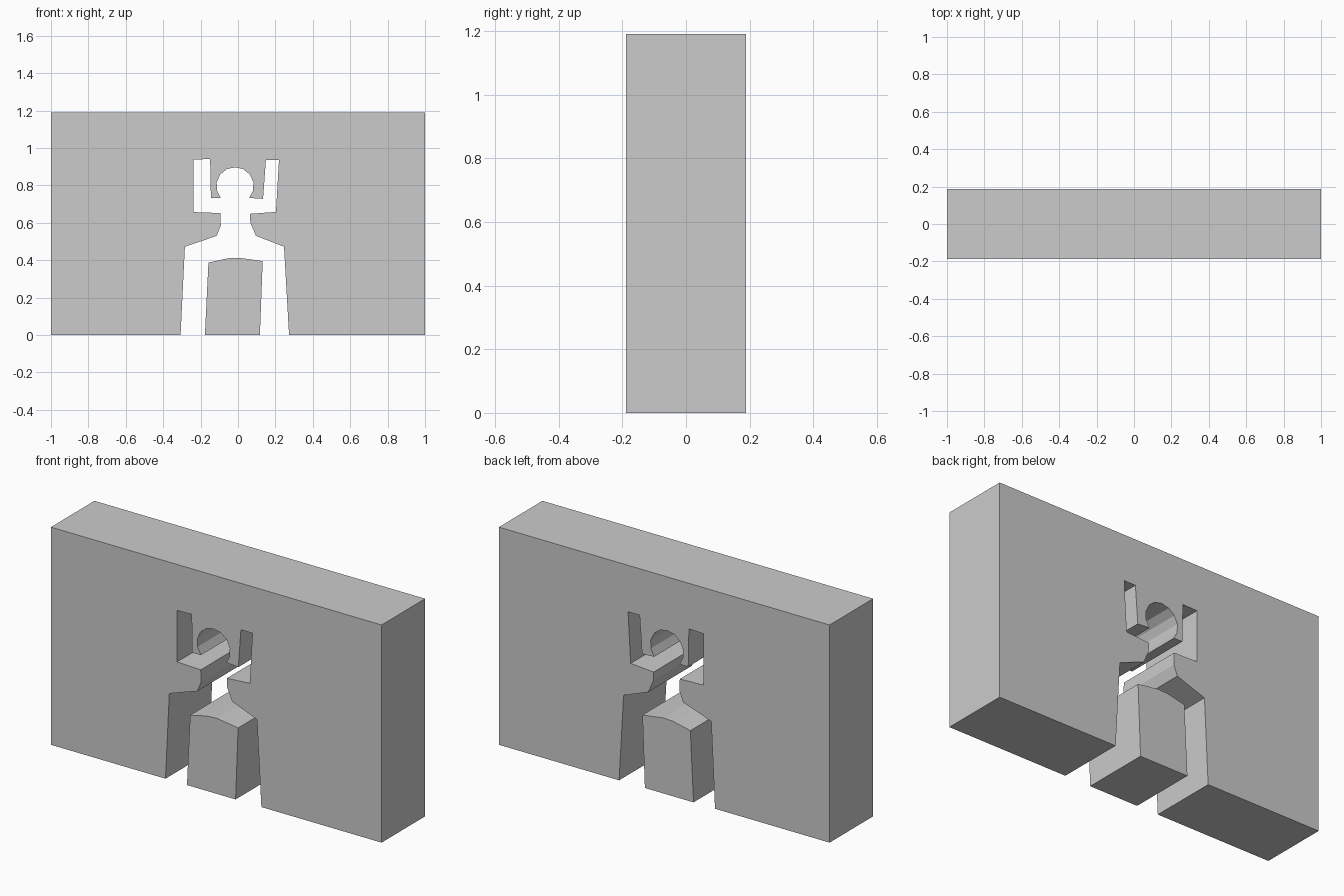
import bpy, bmesh, math

if "Cube" in bpy.data.objects:
    bpy.data.objects.remove(bpy.data.objects["Cube"])

HALF_DEPTH = 0.188


def prism(name, profile):
    """Extrude an x-z outline through the wall thickness."""
    bm = bmesh.new()
    face = bm.faces.new([bm.verts.new((x, -HALF_DEPTH, z)) for x, z in profile])
    ext = bmesh.ops.extrude_face_region(bm, geom=[face], use_keep_orig=True)
    moved = [g for g in ext["geom"] if isinstance(g, bmesh.types.BMVert)]
    bmesh.ops.translate(bm, verts=moved, vec=(0, 2 * HALF_DEPTH, 0))
    caps = [f for f in bm.faces if len(f.verts) > 4]
    bmesh.ops.recalc_face_normals(bm, faces=bm.faces)
    bmesh.ops.triangulate(bm, faces=caps)
    mesh = bpy.data.meshes.new(name)
    bm.to_mesh(mesh)
    bm.free()
    obj = bpy.data.objects.new(name, mesh)
    bpy.context.collection.objects.link(obj)
    return obj


# Figure-shaped opening: left side, going up from the foot
left_side = [(-0.307, 0), (-0.284, 0.472), (-0.114, 0.53), (-0.092, 0.585),
             (-0.094, 0.652), (-0.237, 0.657), (-0.237, 0.938), (-0.149, 0.941),
             (-0.145, 0.733)]
# Rounded head
head = [(-0.016 + 0.1 * math.cos(math.radians(a)),
         0.797 + 0.1 * math.sin(math.radians(a))) for a in range(220, -41, -26)]
# Right side, going down to the foot
right_side = [(0.134, 0.728), (0.149, 0.936), (0.219, 0.936), (0.203, 0.658),
              (0.064, 0.648), (0.066, 0.6), (0.096, 0.53), (0.246, 0.472),
              (0.273, 0)]

# Wall around the opening
prism("wall", [(1, 0), (1, 1.19), (-1, 1.19), (-1, 0)]
      + left_side + head + right_side)

# Free-standing block between the legs
prism("leg_gap_block", [(-0.177, 0), (-0.158, 0.387), (-0.055, 0.41),
                        (0.005, 0.413), (0.132, 0.395), (0.117, 0)])
